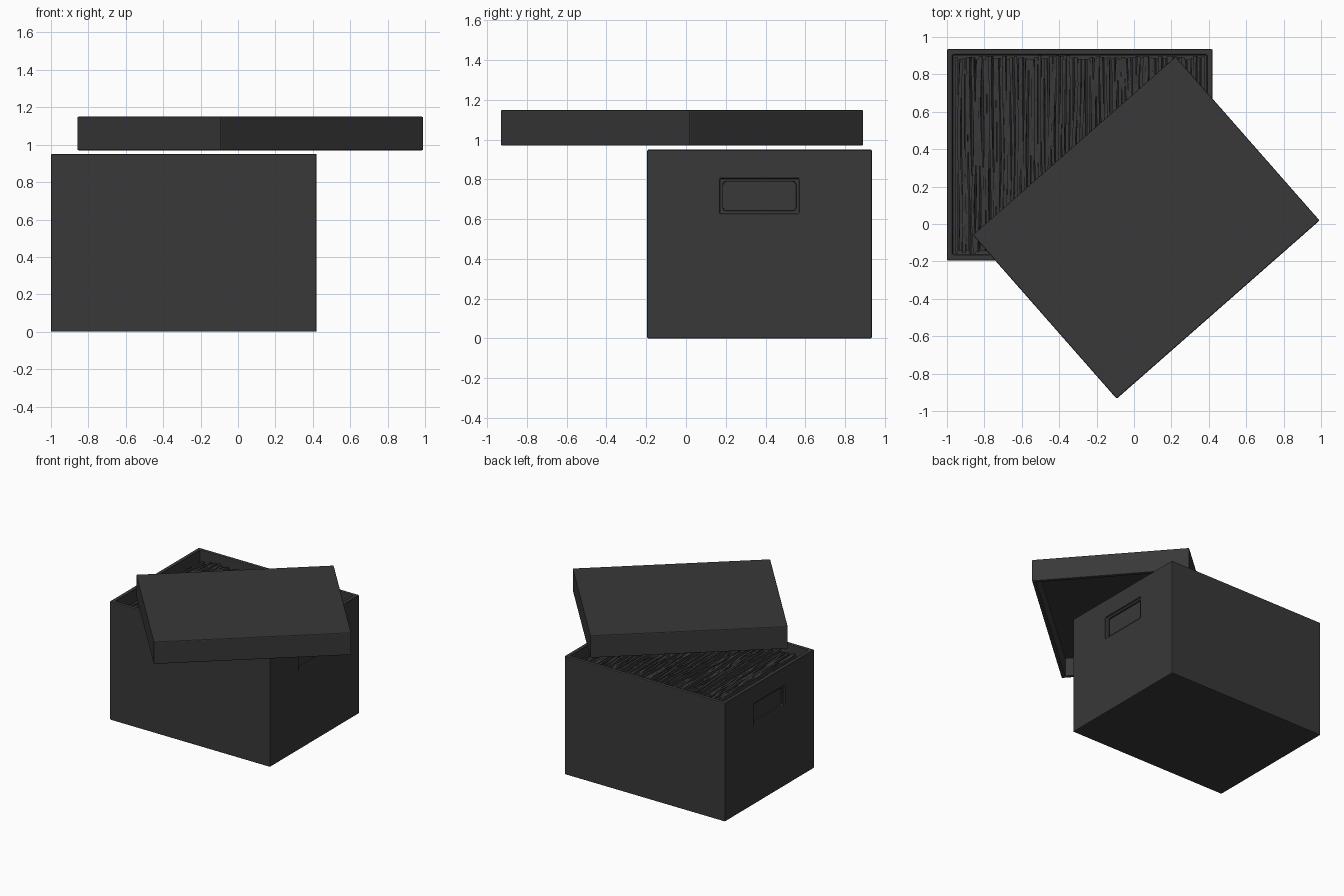
import bpy, bmesh, math, random
from mathutils import Matrix, Vector

if "Cube" in bpy.data.objects:
    bpy.data.objects.remove(bpy.data.objects["Cube"])

random.seed(4)
dark = bpy.data.materials.new("dark_grey")
dark.diffuse_color = (0.04, 0.04, 0.04, 1)
dark.use_nodes = True
dark.node_tree.nodes["Principled BSDF"].inputs["Base Color"].default_value = dark.diffuse_color


def finish(name, bm):
    bmesh.ops.recalc_face_normals(bm, faces=bm.faces)
    me = bpy.data.meshes.new(name)
    bm.to_mesh(me)
    bm.free()
    ob = bpy.data.objects.new(name, me)
    bpy.context.collection.objects.link(ob)
    me.materials.append(dark)
    return ob


def block(name, lo, hi):
    lo, hi = Vector(lo), Vector(hi)
    bm = bmesh.new()
    bmesh.ops.create_cube(bm, size=1, matrix=Matrix.Translation((lo + hi) / 2)
                          @ Matrix.Diagonal((*(hi - lo), 1)))
    return finish(name, bm)


def cut(ob, cutter):
    m = ob.modifiers.new("cut", 'BOOLEAN')
    m.operation = 'DIFFERENCE'
    m.solver = 'EXACT'
    m.object = cutter
    cutter.hide_render = True
    cutter.hide_set(True)


def soften(ob, width):
    m = ob.modifiers.new("soft_edges", 'BEVEL')
    m.width = width
    m.segments = 2
    m.limit_method = 'ANGLE'
    m.angle_limit = math.radians(50)


# Open box with a handle hole in each end
X0, X1, Y0, Y1, H, W = -1.0, 0.42, -0.195, 0.935, 0.95, 0.03
box = block("box_body", (X0, Y0, 0), (X1, Y1, H))
cut(box, block("box_cavity_cutter", (X0 + W, Y0 + W, W), (X1 - W, Y1 - W, H + 0.2)))

hole = block("handle_hole_cutter", (X0 - 0.1, 0.187, 0.643), (X1 + 0.1, 0.553, 0.789))
bm = bmesh.new()
bm.from_mesh(hole.data)
long_edges = [e for e in bm.edges if abs(e.verts[0].co.x - e.verts[1].co.x) > 0.5]
bmesh.ops.bevel(bm, geom=long_edges, offset=0.016, segments=4, profile=0.5, affect='EDGES')
bm.to_mesh(hole.data)
bm.free()
cut(box, hole)
for side, x in (("left", X0), ("right", X1)):
    cut(box, block(side + "_handle_recess_cutter",
                   (x - 0.012, 0.17, 0.627), (x + 0.012, 0.57, 0.805)))
soften(box, 0.006)

# Lid: shallow tray turned upside down, lying askew over the box
LX, LY, LZ0, LZ1 = 0.722, 0.583, 0.97, 1.15
lid = block("lid", (-LX, -LY, LZ0), (LX, LY, LZ1))
lid_cavity = block("lid_cavity_cutter", (-LX + W, -LY + W, LZ0 - 0.1),
                   (LX - W, LY - W, LZ1 - W))
for ob in (lid, lid_cavity):
    ob.location = (0.065, -0.02, 0)
    ob.rotation_euler.z = math.radians(41.3)
cut(lid, lid_cavity)
soften(lid, 0.007)

# Packed paper sheets: thin, slightly wavy slabs standing side by side
bm = bmesh.new()
count, segs = 72, 14
left, right = X0 + W + 0.012, X1 - W - 0.012
step = (right - left) / count
for i in range(count):
    end_sheet = i in (0, count - 1)
    x = left + (i + 0.5) * step
    top = 0.875 + random.uniform(-0.022, 0.016)
    ya = Y0 + W + random.uniform(0.004, 0.025)
    yb = Y1 - W - random.uniform(0.004, 0.025)
    amp = 0 if end_sheet else random.uniform(0.002, 0.008)
    phase, freq = random.uniform(0, 6.3), random.uniform(3, 9)
    lean = 0 if end_sheet else random.uniform(-0.006, 0.006)
    t = step * random.uniform(0.40, 0.5)
    rings = []
    for k in range(segs + 1):
        u = k / segs
        y = ya + (yb - ya) * u
        dx = amp * math.sin(phase + freq * u) + lean * (2 * u - 1)
        z = top + random.uniform(-0.006, 0.006)
        rings.append([bm.verts.new(p) for p in (
            (x - t, y, W + 0.002), (x + t, y, W + 0.002),
            (x + t + dx, y, z), (x - t + dx, y, z))])
    for a, b in zip(rings, rings[1:]):
        for j in range(4):
            bm.faces.new((a[j], a[(j + 1) % 4], b[(j + 1) % 4], b[j]))
    bm.faces.new(rings[0])
    bm.faces.new(rings[-1])
finish("paper_sheets", bm)
